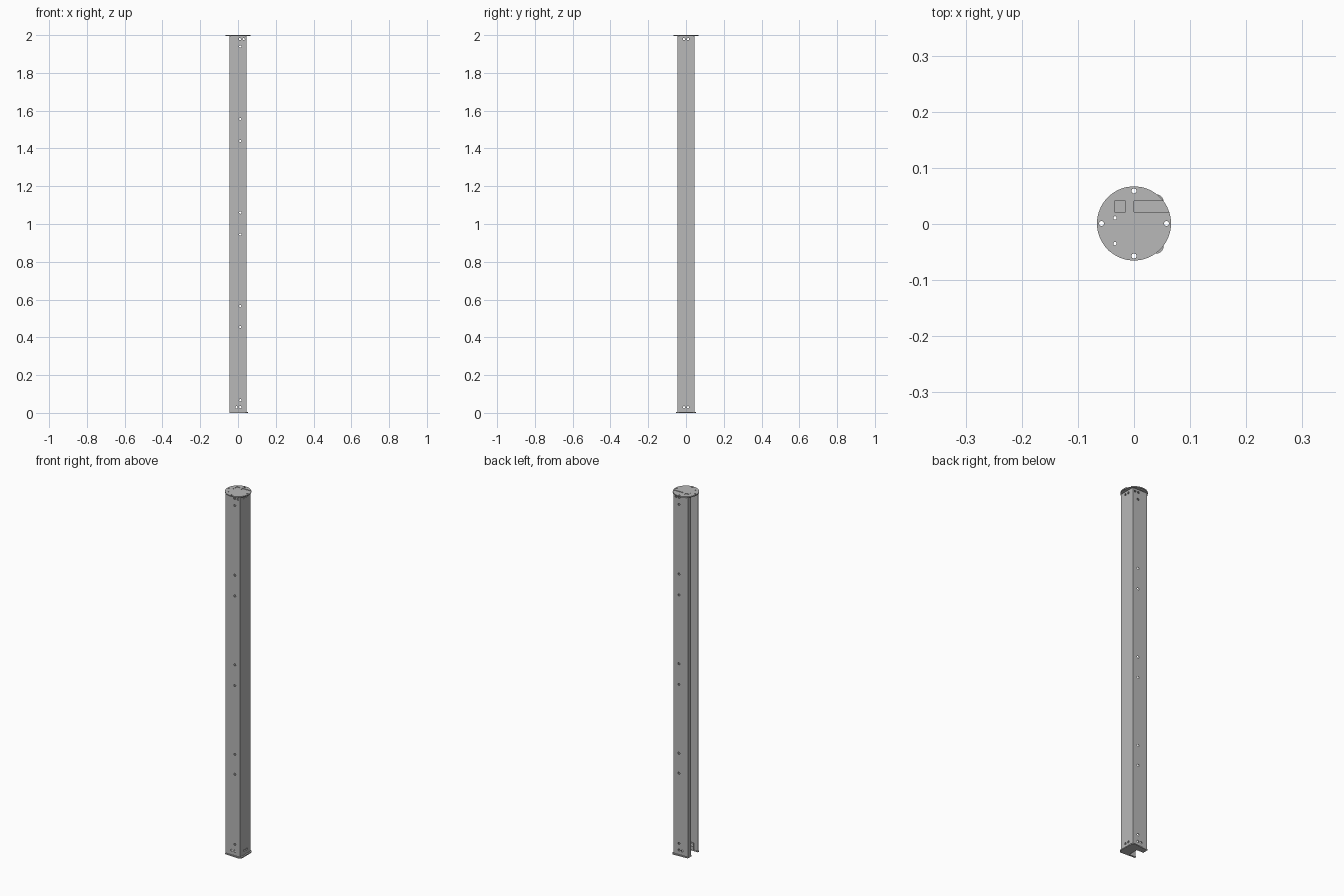
import bpy, bmesh, math
from mathutils import Matrix

if "Cube" in bpy.data.objects:
    bpy.data.objects.remove(bpy.data.objects["Cube"])

grey = bpy.data.materials.new("plain grey")
grey.diffuse_color = (0.48, 0.48, 0.48, 1)
grey.use_nodes = True
grey.node_tree.nodes["Principled BSDF"].inputs["Base Color"].default_value = grey.diffuse_color


def finish(bm, name):
    bmesh.ops.recalc_face_normals(bm, faces=bm.faces)
    mesh = bpy.data.meshes.new(name)
    bm.to_mesh(mesh)
    bm.free()
    mesh.materials.append(grey)
    obj = bpy.data.objects.new(name, mesh)
    bpy.context.collection.objects.link(obj)
    return obj


def add_prism(bm, pts, z0, z1):
    face = bm.faces.new([bm.verts.new((x, y, z0)) for x, y in pts])
    out = bmesh.ops.extrude_face_region(bm, geom=[face])
    verts = [g for g in out["geom"] if isinstance(g, bmesh.types.BMVert)]
    bmesh.ops.translate(bm, verts=verts, vec=(0, 0, z1 - z0))


def rect(x0, x1, y0, y1):
    return [(x0, y0), (x1, y0), (x1, y1), (x0, y1)]


def add_rod(bm, center, radius, depth, axis="Z"):
    rot = {"X": Matrix.Rotation(math.pi / 2, 4, "Y"),
           "Y": Matrix.Rotation(math.pi / 2, 4, "X"),
           "Z": Matrix.Identity(4)}[axis]
    bmesh.ops.create_cone(bm, cap_ends=True, segments=16, radius1=radius, radius2=radius,
                          depth=depth, matrix=Matrix.Translation(center) @ rot)


def cut(obj, bm, name):
    cutter = finish(bm, name)
    cutter.hide_render = True
    cutter.hide_viewport = True
    mod = obj.modifiers.new("holes", "BOOLEAN")
    mod.object = cutter
    mod.operation = "DIFFERENCE"
    mod.solver = "EXACT"


W, T = 0.045, 0.003      # half width and sheet thickness
BASE, CAP = 0.006, 1.994  # top of base plate, underside of cap

# Folded channel, open on the left, with one return lip at the back
profile = [(-W, -W), (W, -W), (W, W), (-W, W), (-W, 0.02), (-W + T, 0.02),
           (-W + T, W - T), (W - T, W - T), (W - T, -W + T), (-W, -W + T)]
bm = bmesh.new()
add_prism(bm, profile, BASE, CAP)
channel = finish(bm, "channel_post")

# Fixing holes: front and back walls share them, the right wall has its own pairs
front_holes = [(0.012, z) for z in (0.067, 0.455, 0.565, 0.945, 1.06, 1.44, 1.555, 1.94)]
front_holes += [(-0.008, 0.03), (0.012, 0.03), (0.01, 1.979), (0.03, 1.979)]
side_holes = [(y, z) for y in (-0.011, 0.011) for z in (0.03, 1.979)]


def hole_cutter():
    bm = bmesh.new()
    for x, z in front_holes:
        add_rod(bm, (x, 0.045, z), 0.006, 0.02, "Y")
        add_rod(bm, (x, -0.045, z), 0.006, 0.02, "Y")
    for y, z in side_holes:
        add_rod(bm, (0.045, y, z), 0.006, 0.02, "X")
    return bm


cut(channel, hole_cutter(), "channel_hole_cutter")

# Round cap plate
bm = bmesh.new()
cap_pts = [(0.066 * math.cos(a), 0.001 + 0.066 * math.sin(a))
           for a in (2 * math.pi * i / 64 for i in range(64))]
add_prism(bm, cap_pts, CAP, 2.0)
cap = finish(bm, "cap_plate")

# Cap bolt holes, pin holes and shallow grooves
bm = bmesh.new()
for x, y in ((0.058, 0.001), (-0.058, 0.001), (0, 0.059), (0, -0.057)):
    add_rod(bm, (x, y, 1.997), 0.0045, 0.03)
for y in (0.011, -0.035):
    add_rod(bm, (-0.034, y, 1.997), 0.003, 0.03)
add_prism(bm, rect(-0.035, -0.015, 0.021, 0.041), 1.997, 2.02)
add_prism(bm, rect(0.0, 0.08, 0.021, 0.041), 1.997, 2.02)
cut(cap, bm, "cap_hole_cutter")

# Base plate with rounded right corners and a notch open to the left
E, R = 0.053, 0.014
base_pts = [(-W, -0.048)]
for cx, cy, start in ((E - R, -E + R, -90), (E - R, E - R, 0)):
    for i in range(7):
        a = math.radians(start + 15 * i)
        base_pts.append((cx + R * math.cos(a), cy + R * math.sin(a)))
base_pts += [(-W, 0.048), (-W, 0.016), (-0.005, 0.016), (-0.005, -0.04), (-W, -0.04)]
bm = bmesh.new()
add_prism(bm, base_pts, 0, BASE)
finish(bm, "base_plate")

# Bent fixing tabs inside the walls at both ends
for name, z0, z1 in (("base_tabs", BASE, 0.045), ("cap_tabs", 1.964, CAP)):
    bm = bmesh.new()
    i, o = W - 2 * T, W - T
    add_prism(bm, rect(-0.02, 0.036, -o, -i), z0, z1)
    add_prism(bm, rect(-0.02, 0.036, i, o), z0, z1)
    add_prism(bm, rect(i, o, -0.025, 0.025), z0, z1)
    cut(finish(bm, name), hole_cutter(), name + "_hole_cutter")
